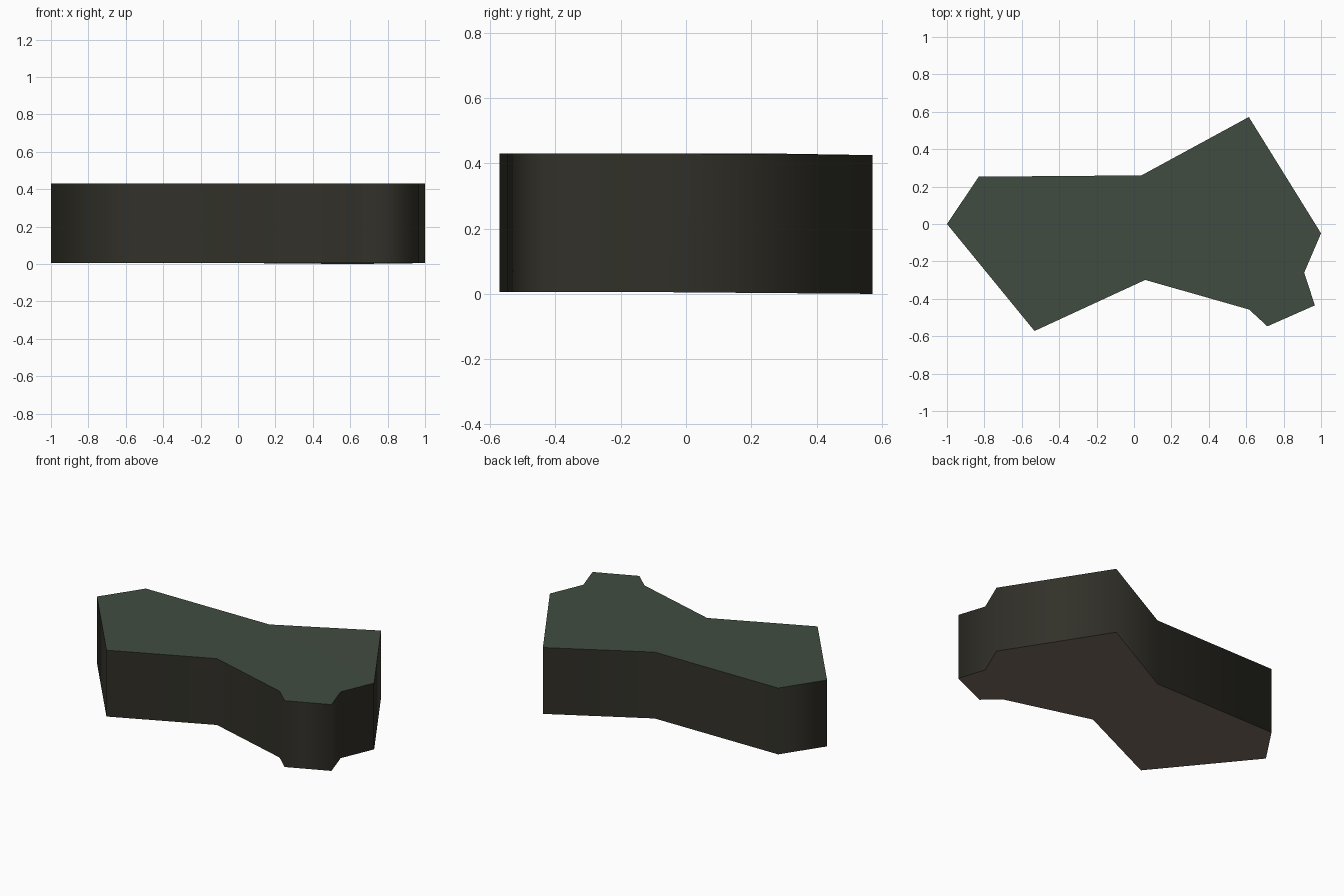
import bpy
import bmesh

if "Cube" in bpy.data.objects:
    bpy.data.objects.remove(bpy.data.objects["Cube"])


def material(name, rgb):
    mat = bpy.data.materials.new(name)
    mat.diffuse_color = (*rgb, 1.0)
    mat.use_nodes = True
    mat.node_tree.nodes["Principled BSDF"].inputs["Base Color"].default_value = mat.diffuse_color
    return mat


# Plan outline, counter-clockwise
outline = [(-1.0, 0.0), (-0.532, -0.572), (0.06, -0.299), (0.615, -0.457),
           (0.713, -0.547), (0.967, -0.435), (0.91, -0.26), (1.0, -0.05),
           (0.614, 0.572), (0.04, 0.26), (-0.83, 0.253)]
BOTTOM, HEIGHT = 0.005, 0.425

bm = bmesh.new()
# The far back corner sits slightly lower than the rest
low = [bm.verts.new((x, y, 0.0 if y > 0.5 else BOTTOM)) for x, y in outline]
high = [bm.verts.new((v.co.x, v.co.y, v.co.z + HEIGHT)) for v in low]

# Mossy top cap, earthy underside, rock wall
top = bm.faces.new(high)
top.material_index = 1
under = bm.faces.new(low[::-1])
under.material_index = 2
count = len(outline)
for i in range(count):
    j = (i + 1) % count
    wall = bm.faces.new((low[i], low[j], high[j], high[i]))
    wall.material_index = 0
    wall.smooth = True

# Keep the rims crisp while the wall shading blends around the corners
for cap in (top, under):
    for edge in cap.edges:
        edge.smooth = False
bmesh.ops.triangulate(bm, faces=[top, under])

mesh = bpy.data.meshes.new("rock_slab")
bm.to_mesh(mesh)
bm.free()
mesh.materials.append(material("dark olive rock", (0.031, 0.030, 0.022)))
mesh.materials.append(material("dark moss green", (0.053, 0.073, 0.053)))
mesh.materials.append(material("earth brown", (0.200, 0.155, 0.127)))
slab = bpy.data.objects.new("rock_slab", mesh)
bpy.context.collection.objects.link(slab)
